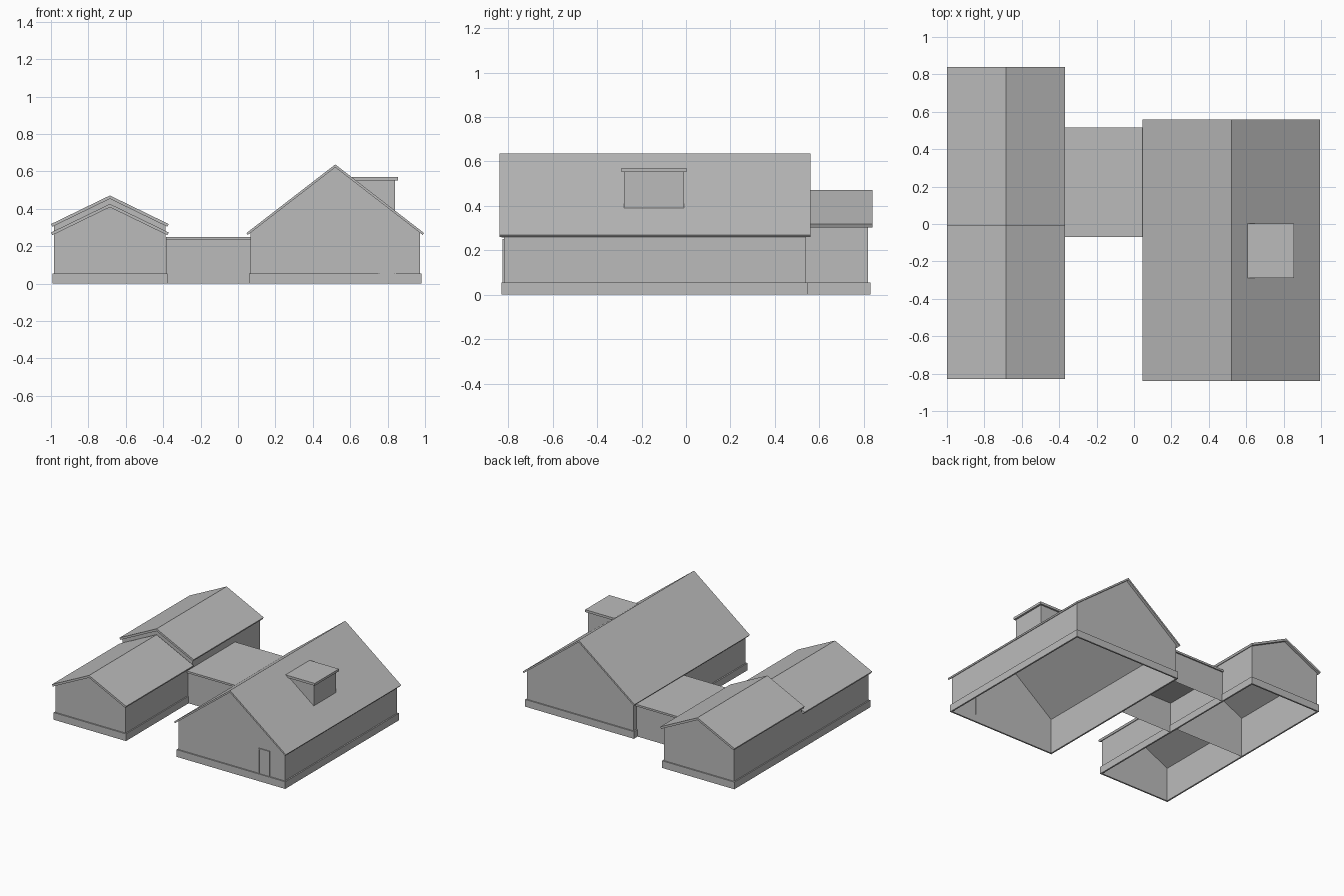
import bpy, bmesh
from math import hypot
from mathutils import Vector

cube = bpy.data.objects.get("Cube")
if cube:
    bpy.data.objects.remove(cube, do_unlink=True)

grey = bpy.data.materials.new("plain grey")
grey.use_nodes = True
COLOUR = (0.5, 0.5, 0.5, 1)
grey.diffuse_color = COLOUR
grey.node_tree.nodes["Principled BSDF"].inputs["Base Color"].default_value = COLOUR


def prism(name, profile, y0, y1, drop=()):
    """Extrude an x-z profile along y; drop removes faces facing up or down."""
    bm = bmesh.new()
    face = bm.faces.new([bm.verts.new((x, y0, z)) for x, z in profile])
    ext = bmesh.ops.extrude_face_region(bm, geom=[face], use_keep_orig=True)
    moved = [v for v in ext["geom"] if isinstance(v, bmesh.types.BMVert)]
    bmesh.ops.translate(bm, verts=moved, vec=Vector((0, y1 - y0, 0)))
    bmesh.ops.recalc_face_normals(bm, faces=bm.faces[:])
    bm.normal_update()
    unwanted = [f for f in bm.faces
                if ("top" in drop and f.normal.z > 0.1)
                or ("bottom" in drop and f.normal.z < -0.1)]
    bmesh.ops.delete(bm, geom=unwanted, context="FACES")
    mesh = bpy.data.meshes.new(name)
    bm.to_mesh(mesh)
    bm.free()
    mesh.materials.append(grey)
    obj = bpy.data.objects.new(name, mesh)
    bpy.context.scene.collection.objects.link(obj)
    return obj


def box(name, x0, x1, y0, y1, z0, z1, drop=()):
    return prism(name, [(x0, z0), (x1, z0), (x1, z1), (x0, z1)], y0, y1, drop)


def gable_house(name, cx, half, wall_half, eave, ridge, thick, roof_y, wall_y):
    """Open-bottomed gable walls under a folded roof slab with square-cut eaves."""
    rise = ridge - eave
    length = hypot(half, rise)
    dx, dz = thick * rise / length, thick * half / length
    under = ridge - thick * length / half
    prism(name + "_roof", [
        (cx - half, eave), (cx, ridge), (cx + half, eave),
        (cx + half - dx, eave - dz), (cx, under), (cx - half + dx, eave - dz)], *roof_y)
    wall_top = under - wall_half * rise / half
    prism(name + "_walls", [
        (cx - wall_half, 0), (cx + wall_half, 0), (cx + wall_half, wall_top),
        (cx, under), (cx - wall_half, wall_top)], *wall_y, drop=("top", "bottom"))


def plinth(name, x0, x1, y0, y1, height=0.055, t=0.012):
    """Low ring of four strips around the foot of the walls."""
    for side, a, b in (("right", x0, x0 + t), ("left", x1 - t, x1)):
        box(f"{name}_plinth_{side}", a, b, y0, y1, 0, height)
    for side, a, b in (("front", y0, y0 + t), ("back", y1 - t, y1)):
        box(f"{name}_plinth_{side}", x0 + t, x1 - t, a, b, 0, height)


# Large barn
gable_house("barn", 0.52, 0.475, 0.452, 0.27, 0.637, 0.0125, (-0.84, 0.56), (-0.82, 0.54))
plinth("barn", 0.058, 0.982, -0.83, 0.55)

# Long wing in two sections, the back one taller
gable_house("wing_front", -0.685, 0.315, 0.298, 0.273, 0.426, 0.016, (-0.83, -0.01), (-0.81, 0.0))
gable_house("wing_back", -0.685, 0.315, 0.298, 0.318, 0.471, 0.016, (-0.01, 0.84), (0.0, 0.82))
plinth("wing", -0.992, -0.378, -0.82, 0.83)

# Flat-roofed link between the buildings
box("link_walls", -0.385, 0.067, -0.06, 0.505, 0, 0.235, drop=("top", "bottom"))
box("link_roof", -0.385, 0.067, -0.07, 0.515, 0.235, 0.25)

# Dormer with a flat roof, its walls meeting the barn roof slope
prism("dormer_walls", [(0.84, 0.385), (0.84, 0.552), (0.62, 0.552)],
      -0.28, -0.01, drop=("top", "bottom"))
box("dormer_roof", 0.607, 0.855, -0.29, 0.003, 0.552, 0.57)

# Front door and its thin frame
box("front_door", 0.758, 0.837, -0.823, -0.819, 0.055, 0.242)
for side, a, b in (("right", 0.75, 0.756), ("left", 0.839, 0.845)):
    box(f"door_frame_{side}", a, b, -0.827, -0.819, 0.055, 0.25)
box("door_frame_top", 0.756, 0.839, -0.827, -0.819, 0.244, 0.25)
